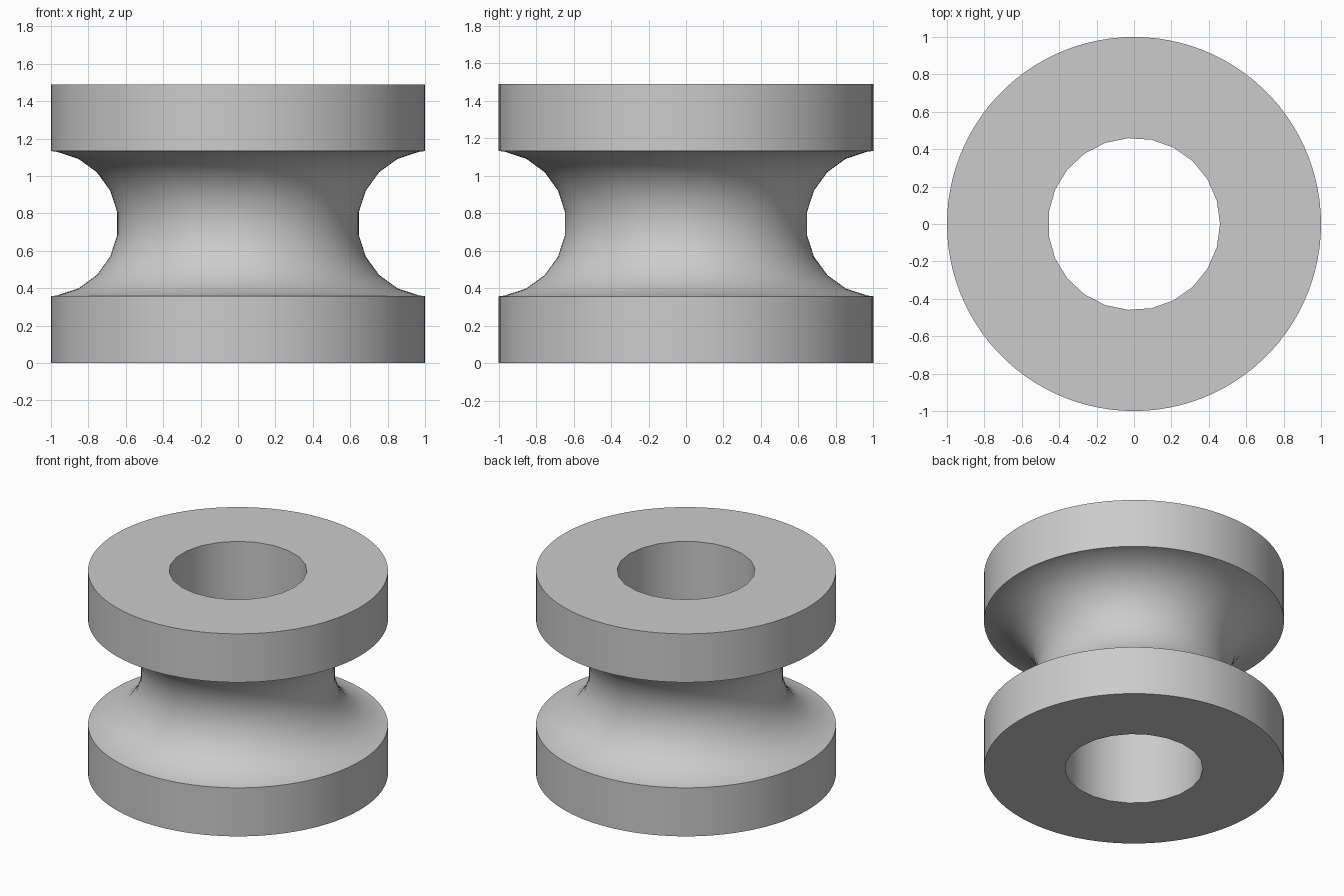
import bpy
import bmesh
from math import cos, sin, pi, radians

cube = bpy.data.objects.get("Cube")
if cube:
    bpy.data.objects.remove(cube, do_unlink=True)

HEIGHT = 1.49
MID = HEIGHT / 2
GROOVE_HALF = 0.388
GROOVE_CENTRE = 1.03
GROOVE_RADIUS = 0.389
HOLE_RADIUS = 0.46

# Grey plastic
grey = bpy.data.materials.new("plain_grey")
grey.use_nodes = True
colour = (0.6, 0.6, 0.6, 1)
grey.diffuse_color = colour
grey.node_tree.nodes["Principled BSDF"].inputs["Base Color"].default_value = colour


def lathe(bm, profile, sides):
    """Revolve (radius, z) points; return the edges of the first and last ring."""
    rings = [[bm.verts.new((r * cos(2 * pi * i / sides), r * sin(2 * pi * i / sides), z))
              for i in range(sides)] for r, z in profile]
    for low, high in zip(rings, rings[1:]):
        for i in range(sides):
            j = (i + 1) % sides
            bm.faces.new((low[i], low[j], high[j], high[i]))
    return [[bm.edges.get((ring[i - 1], ring[i])) for i in range(sides)]
            for ring in (rings[0], rings[-1])]


# Outer profile: flange, round groove, flange
profile = [(1, 0), (1, MID - GROOVE_HALF)]
for angle in range(-81, 82, 18):
    a = radians(angle)
    profile.append((GROOVE_CENTRE - GROOVE_RADIUS * cos(a), MID + GROOVE_RADIUS * sin(a)))
profile += [(1, MID + GROOVE_HALF), (1, HEIGHT)]

bm = bmesh.new()
outer = lathe(bm, profile, 100)
# Through hole, then the flat end faces between hole and rim
hole = lathe(bm, [(HOLE_RADIUS, 0), (HOLE_RADIUS, HEIGHT)], 23)
for rim, bore in zip(outer, hole):
    bmesh.ops.triangle_fill(bm, use_beauty=True, use_dissolve=False, edges=rim + bore)
bmesh.ops.recalc_face_normals(bm, faces=bm.faces)

mesh = bpy.data.meshes.new("grooved_spool")
bm.to_mesh(mesh)
bm.free()
mesh.materials.append(grey)
spool = bpy.data.objects.new("grooved_spool", mesh)
bpy.context.collection.objects.link(spool)

bpy.ops.object.select_all(action='DESELECT')
spool.select_set(True)
bpy.context.view_layer.objects.active = spool
bpy.ops.object.shade_smooth_by_angle(angle=radians(30))
